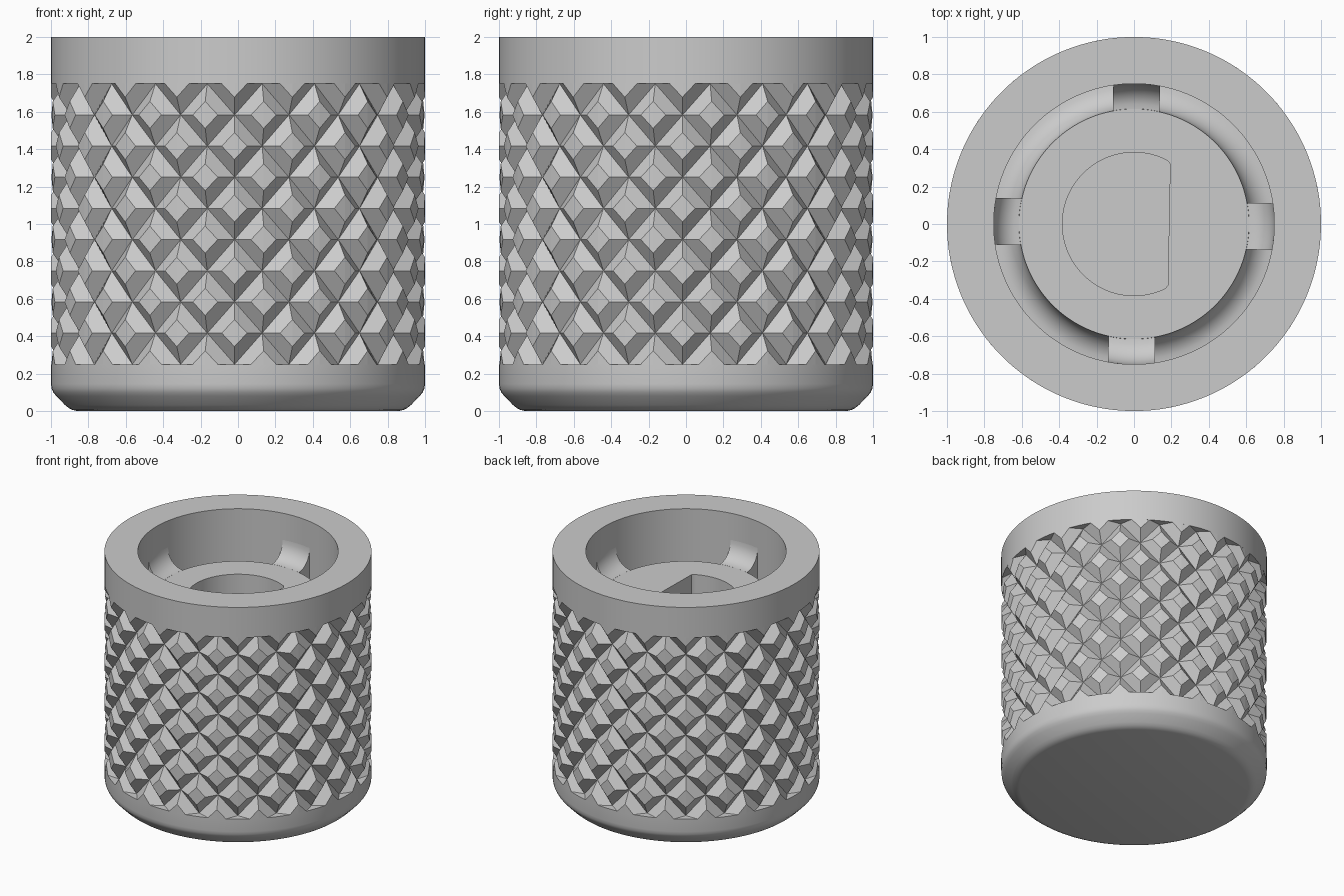
import bpy, bmesh, math

if "Cube" in bpy.data.objects:
    bpy.data.objects.remove(bpy.data.objects["Cube"])

SEG = 120                      # sides of the turned body
COLS, ROWS = 40, 9             # half columns and half rows of the knurl
Z0, Z1 = 0.25, 1.75            # knurled band
VALLEY, PEAK = 0.937, 1.048    # knurl radii before the tips are trimmed to 1
FLOOR = 1.63                   # height of the recessed disc
BOSS, BORE = 0.615, 0.75       # disc radius and recess radius
TURN = math.radians(-1.1)      # slight twist shared by knurl, tabs and shaft hole

grey = bpy.data.materials.new("grey_metal")
grey.diffuse_color = (0.6, 0.6, 0.6, 1)
grey.use_nodes = True
grey.node_tree.nodes["Principled BSDF"].inputs["Base Color"].default_value = grey.diffuse_color


def make(name, bm, smooth=True, fix=True):
    if fix:
        bmesh.ops.recalc_face_normals(bm, faces=bm.faces[:])
    me = bpy.data.meshes.new(name)
    bm.to_mesh(me)
    bm.free()
    me.materials.append(grey)
    ob = bpy.data.objects.new(name, me)
    bpy.context.collection.objects.link(ob)
    ob.rotation_euler.z = TURN
    if smooth:
        bpy.ops.object.select_all(action='DESELECT')
        ob.select_set(True)
        bpy.context.view_layer.objects.active = ob
        bpy.ops.object.shade_smooth_by_angle(angle=math.radians(32))
    return ob


def polar(r, a, z):
    return (r * math.cos(a), r * math.sin(a), z)


def shaft_radius(a):
    """Round shaft hole with one flat on the +x side."""
    c = math.cos(a)
    return 0.187 / c if c > 0.187 / 0.383 else 0.383


# Knob body: one turned profile, from the base up, over the rim and down the bore
profile = [(0.86, 0), (0.885, 0.006), (0.905, 0.016), (0.925, 0.032),
           (0.972, 0.08), (0.988, 0.1), (0.997, 0.12), (1, 0.145),
           (1, Z0), (0.92, Z0), (0.92, Z1), (1, Z1), (1, 2), (BORE, 2)]
# curved groove between the bore wall and the disc
for i in range(9):
    t = math.pi / 2 * (1 - i / 8)
    profile.append((BOSS + 0.135 * (1 - math.cos(t)), FLOOR - 0.14 * math.sin(t)))
profile += [(shaft_radius, FLOOR), (shaft_radius, 0.4)]

bm = bmesh.new()
rings = []
for r, z in profile:
    ring = []
    for k in range(SEG):
        a = 2 * math.pi * k / SEG
        ring.append(bm.verts.new(polar(r(a) if callable(r) else r, a, z)))
    rings.append(ring)
for low, high in zip(rings, rings[1:]):
    for k in range(SEG):
        n = (k + 1) % SEG
        bm.faces.new((low[k], low[n], high[n], high[k]))
bm.faces.new(rings[0])
bm.faces.new(rings[-1])
make("knob_body", bm)

# Knurled grip: pyramids on a checkerboard, tips trimmed flat
bm = bmesh.new()
da, dz = 2 * math.pi / COLS, (Z1 - Z0) / ROWS
f = (PEAK - 1) / (PEAK - VALLEY)


def face(points):
    fc = bm.faces.new([bm.verts.new(p) for p in points])
    fc.normal_update()
    c = fc.calc_center_median()
    if fc.normal.x * c.x + fc.normal.y * c.y < 0:
        fc.normal_flip()


for c in range(COLS):
    for k in range(ROWS + 1):
        if (c + k) % 2 == 0:            # even nodes are valleys
            continue
        a, z = -math.pi / 2 + c * da, Z0 + k * dz
        for sx in (-1, 1):
            for sz in (-1, 1):
                if not 0 <= k + sz <= ROWS:
                    continue
                tip = polar(1, a, z)
                side = polar(1, a + sx * da * f, z)
                up = polar(1, a, z + sz * dz * f)
                valley_side = polar(VALLEY, a + sx * da, z)
                valley_up = polar(VALLEY, a, z + sz * dz)
                face((tip, side, up))
                face((side, valley_side, valley_up, up))
bmesh.ops.remove_doubles(bm, verts=bm.verts[:], dist=1e-4)
make("knurled_grip", bm, smooth=False, fix=False)

# Four curved tabs bridging the groove between disc and bore wall
section = [(BOSS + 0.001, FLOOR - 0.145)]
for i in range(9):
    t = math.pi / 2 * i / 8
    section.append((BOSS + 0.001 + 0.134 * math.sin(t),
                    FLOOR + 0.15 * (1 - math.cos(t))))
section += [(BORE + 0.004, FLOOR + 0.15), (BORE + 0.004, FLOOR - 0.145)]
for q, side in enumerate(("right", "back", "left", "front")):
    bm = bmesh.new()
    loops = []
    for i in range(7):
        w = -0.125 + 0.25 * i / 6
        loops.append([bm.verts.new(polar(r, math.asin(w / r) + q * math.pi / 2, z))
                      for r, z in section])
    m = len(section)
    for one, two in zip(loops, loops[1:]):
        for j in range(m):
            n = (j + 1) % m
            bm.faces.new((one[j], one[n], two[n], two[j]))
    bm.faces.new(loops[0])
    bm.faces.new(loops[-1])
    make("tab_" + side, bm)
